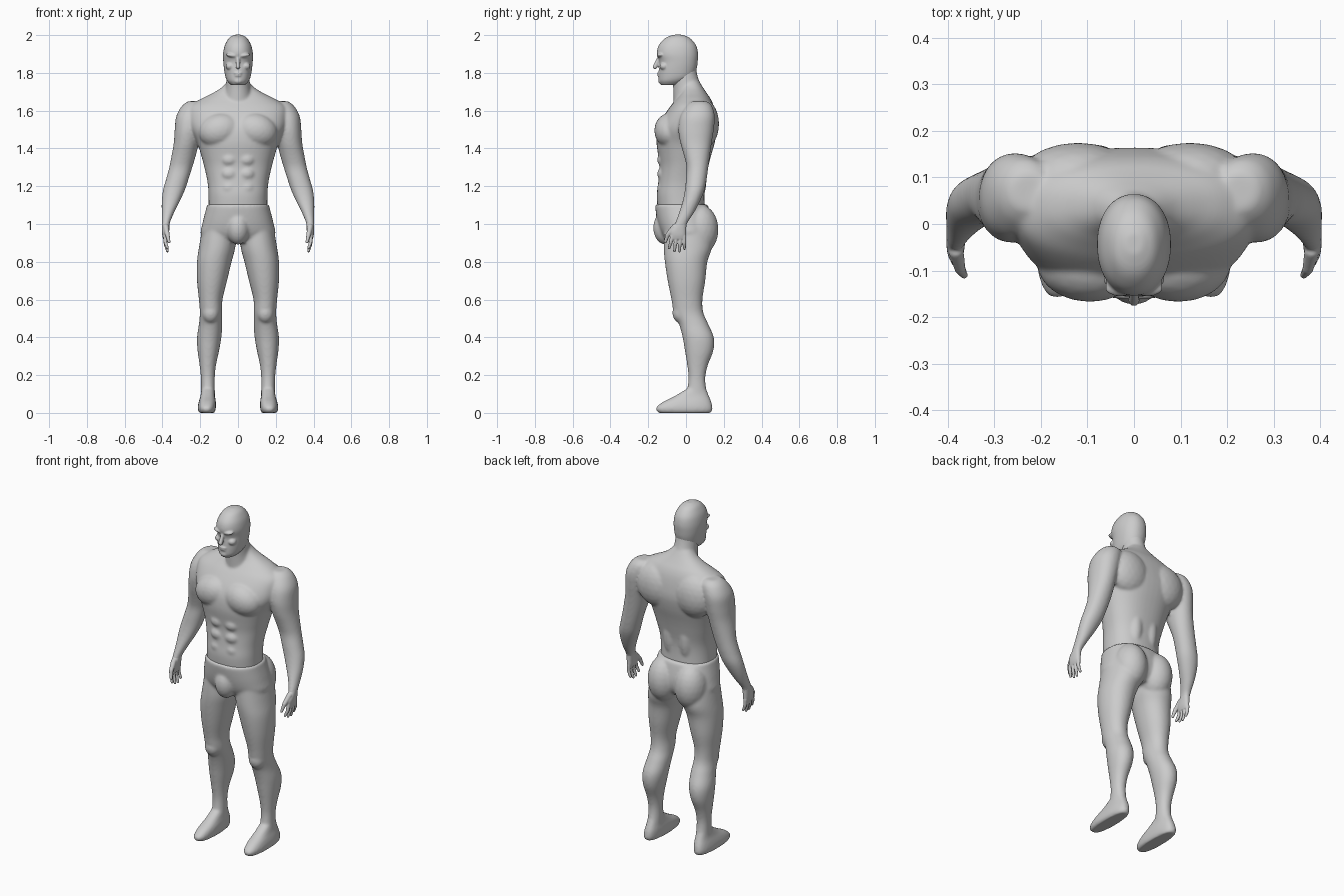
import bpy, bmesh, math
from mathutils import Vector, Matrix


def spline(rows, steps=4):
    """Catmull-Rom resampling of section rows."""
    rows = [Vector(r) for r in rows]
    out = []
    for i in range(len(rows) - 1):
        p0, p1, p2 = rows[max(i - 1, 0)], rows[i], rows[i + 1]
        p3 = rows[min(i + 2, len(rows) - 1)]
        for k in range(steps):
            t = k / steps
            out.append(0.5 * (2 * p1 + (p2 - p0) * t + (2 * p0 - 5 * p1 + 4 * p2 - p3) * t * t
                              + (3 * p1 - p0 - 3 * p2 + p3) * t ** 3))
    return out + [rows[-1]]


def loft(bm, rows, side=1, power=2.3, seg=48):
    """Closed skin over level sections (z, x from, x to, y front, y back)."""
    rings = []
    for z, xa, xb, ya, yb in spline(rows):
        cx, cy, rx, ry = (xa + xb) / 2, (ya + yb) / 2, (xb - xa) / 2, (yb - ya) / 2
        ring = []
        for k in range(seg):
            a = math.tau * k / seg
            c, s = math.cos(a), math.sin(a)
            x = cx + rx * math.copysign(abs(c) ** (2 / power), c)
            y = cy + ry * math.copysign(abs(s) ** (2 / power), s)
            ring.append(bm.verts.new((side * x, y, z)))
        rings.append(ring)
    for a, b in zip(rings, rings[1:]):
        for k in range(seg):
            j = (k + 1) % seg
            bm.faces.new((a[k], a[j], b[j], b[k]))
    bm.faces.new(rings[0])
    bm.faces.new(rings[-1])


def middle(rows):
    """Sections (z, half width, front, back) centred on x = 0."""
    return [(z, -w, w, f, b) for z, w, f, b in rows]


def blob(bm, centre, radii, tilt=0):
    m = Matrix.Translation(centre) @ Matrix.Rotation(tilt, 4, 'Y') @ Matrix.Diagonal((*radii, 1))
    bmesh.ops.create_icosphere(bm, subdivisions=3, radius=1, matrix=m)


def rod(bm, a, b, ra, rb, n=10):
    a, b = Vector(a), Vector(b)
    for i in range(n + 1):
        r = ra + (rb - ra) * i / n
        blob(bm, a.lerp(b, i / n), (r, r, r))


def finish(bm, name, voxel, smooth):
    """Fuse the overlapping pieces into one soft skin."""
    bmesh.ops.recalc_face_normals(bm, faces=bm.faces)
    me = bpy.data.meshes.new(name)
    bm.to_mesh(me)
    bm.free()
    ob = bpy.data.objects.new(name, me)
    bpy.context.collection.objects.link(ob)
    rm = ob.modifiers.new("fuse", 'REMESH')
    rm.mode = 'VOXEL'
    rm.voxel_size = voxel
    rm.use_smooth_shade = True
    sm = ob.modifiers.new("soften", 'SMOOTH')
    sm.factor = 0.5
    sm.iterations = smooth


# Head with brow, nose, cheeks, lips and chin
bm = bmesh.new()
loft(bm, middle([
    (2.002, .018, -.065, -.02), (1.99, .042, -.1, .012), (1.97, .058, -.126, .036),
    (1.94, .072, -.147, .056), (1.9, .079, -.154, .064), (1.86, .078, -.142, .062),
    (1.82, .074, -.144, .056), (1.78, .067, -.145, .04), (1.755, .056, -.143, .005),
    (1.735, .036, -.132, -.03)]), power=2.15)
rod(bm, (0, -.146, 1.875), (0, -.164, 1.832), .009, .013)
for s in (-1, 1):
    blob(bm, (s * .03, -.136, 1.892), (.034, .02, .011), s * -.15)
    blob(bm, (s * .042, -.115, 1.835), (.024, .025, .02))
blob(bm, (0, -.14, 1.798), (.024, .014, .006))
blob(bm, (0, -.14, 1.786), (.02, .013, .006))
blob(bm, (0, -.132, 1.757), (.024, .016, .016))
finish(bm, "head", .0045, 5)

# Torso, neck and arms
bm = bmesh.new()
loft(bm, middle([
    (1.86, .055, -.06, .048), (1.79, .06, -.074, .06), (1.72, .066, -.068, .085),
    (1.64, .085, -.065, .13)]), power=2)
loft(bm, middle([
    (1.755, .055, -.02, .07), (1.72, .09, -.02, .092), (1.69, .14, -.03, .112),
    (1.66, .2, -.052, .132), (1.62, .255, -.085, .148), (1.56, .26, -.125, .16),
    (1.5, .25, -.15, .164), (1.43, .216, -.156, .152), (1.36, .194, -.147, .132),
    (1.3, .178, -.141, .117), (1.22, .161, -.147, .101), (1.15, .156, -.155, .097),
    (1.06, .155, -.148, .1)]))
for s in (-1, 1):
    blob(bm, (s * .095, -.085, 1.495), (.115, .083, .092), s * .25)   # chest muscle
    blob(bm, (s * .12, .095, 1.53), (.13, .08, .13))                  # shoulder blade
    blob(bm, (s * .05, .05, 1.25), (.05, .06, .16))                   # lower back
    for z in (1.34, 1.265, 1.19):                                     # belly muscle
        blob(bm, (s * .045, -.12, z), (.045, .033, .036))
    loft(bm, [
        (1.65, .19, .265, .03, .11), (1.625, .17, .297, 0, .138), (1.57, .18, .327, -.03, .152),
        (1.5, .192, .335, -.04, .147), (1.43, .207, .34, -.03, .136), (1.36, .224, .352, -.01, .126),
        (1.3, .242, .364, .003, .118), (1.24, .261, .38, .0, .11), (1.18, .281, .397, -.006, .098),
        (1.12, .308, .404, -.018, .074), (1.06, .338, .404, -.037, .043), (1.01, .359, .404, -.056, .01),
        (.985, .362, .403, -.063, .003)], s, 2.1)
finish(bm, "upper_body", .0065, 12)

# Hips, legs and feet
bm = bmesh.new()
loft(bm, middle([
    (1.105, .163, -.161, .112), (1.08, .169, -.162, .122), (1.0, .189, -.148, .138),
    (.94, .195, -.125, .13), (.9, .13, -.09, .1)]))
blob(bm, (0, -.108, .98), (.062, .066, .09))
for s in (-1, 1):
    blob(bm, (s * .088, .072, .97), (.092, .1, .135))                 # buttock
    blob(bm, (s * .145, -.03, .53), (.045, .042, .055))               # knee
    loft(bm, [
        (.99, .01, .187, -.115, .13), (.88, .014, .206, -.118, .137), (.8, .034, .217, -.112, .113),
        (.7, .058, .217, -.097, .102), (.6, .082, .207, -.077, .087), (.53, .084, .202, -.065, .092),
        (.47, .083, .207, -.037, .118), (.4, .088, .217, -.018, .147), (.33, .1, .214, -.006, .145),
        (.25, .117, .203, .007, .115), (.18, .123, .196, .013, .102), (.1, .122, .196, 0, .112),
        (.04, .122, .2, -.03, .125)], s, 2.1)
    loft(bm, [
        (.125, .127, .193, .0, .107), (.088, .122, .199, -.062, .122), (.058, .117, .208, -.122, .134),
        (.03, .117, .213, -.157, .14), (.012, .12, .211, -.157, .139), (.0, .125, .205, -.145, .132)], s, 2.5)
finish(bm, "hips_and_legs", .007, 10)

# Hands: palm, four fingers and thumb
for s, name in ((-1, "right_hand"), (1, "left_hand")):
    bm = bmesh.new()
    loft(bm, [
        (1.03, .36, .4, -.045, .012), (1.0, .362, .403, -.058, .003), (.965, .364, .403, -.082, .001),
        (.94, .366, .401, -.084, .0), (.92, .371, .396, -.08, -.003)], s)
    for y0, y1, z1 in ((-.073, -.089, .873), (-.051, -.061, .858), (-.03, -.035, .856), (-.01, -.008, .87)):
        mid = (s * .384, (y0 + y1) / 2, (.93 + z1) / 2)
        rod(bm, (s * .385, y0, .935), mid, .0115, .0095)
        rod(bm, mid, (s * .373, y1, z1), .0095, .0075)
    rod(bm, (s * .382, -.06, .985), (s * .374, -.096, .945), .016, .012)
    rod(bm, (s * .374, -.096, .945), (s * .365, -.11, .905), .012, .008)
    finish(bm, name, .0032, 4)
